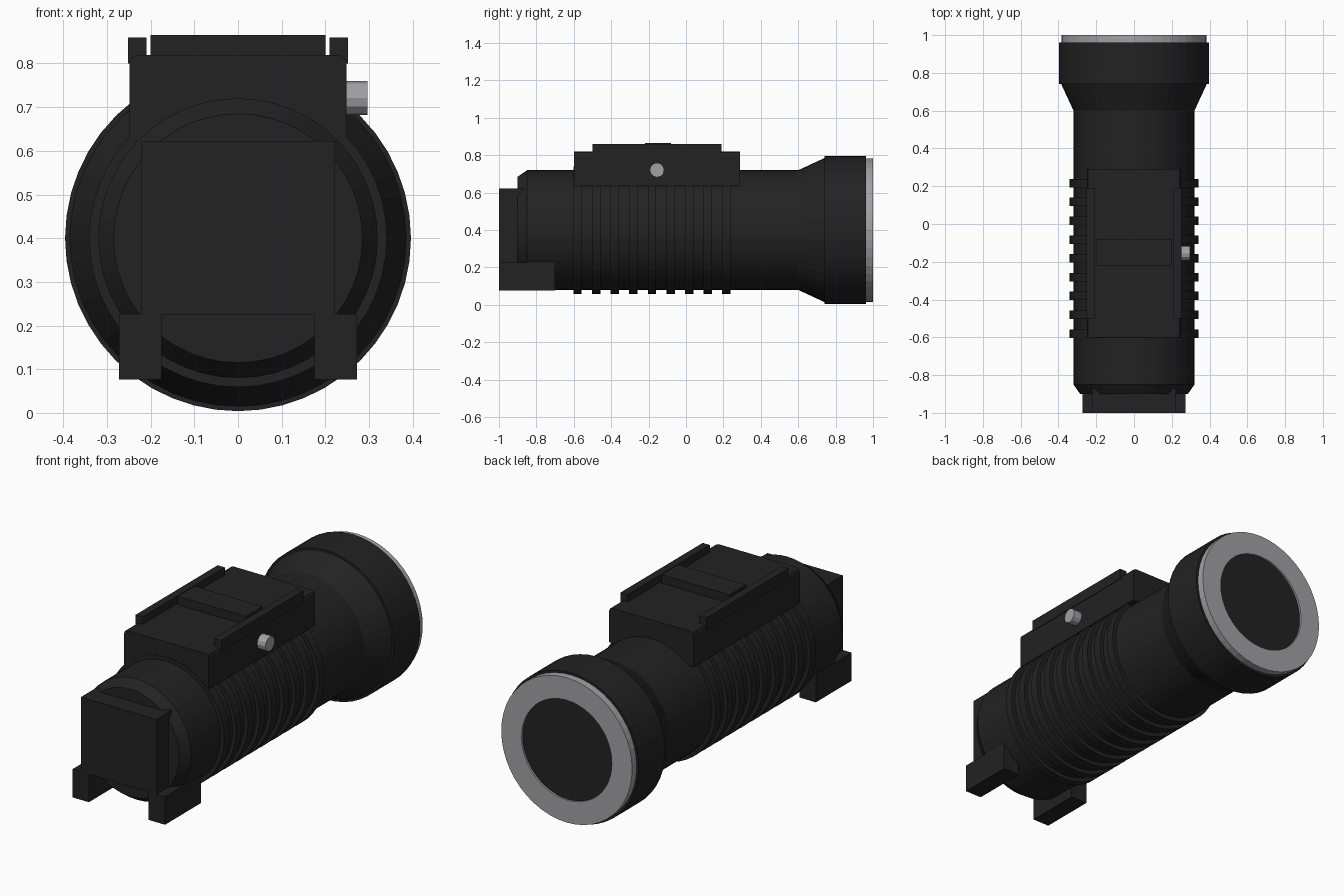
import bpy, bmesh, math
from mathutils import Vector

if "Cube" in bpy.data.objects:
    bpy.data.objects.remove(bpy.data.objects["Cube"])

AXIS_Z = 0.40   # height of the tube axis


def material(name, rgb):
    m = bpy.data.materials.new(name)
    m.diffuse_color = (*rgb, 1)
    m.use_nodes = True
    m.node_tree.nodes["Principled BSDF"].inputs["Base Color"].default_value = m.diffuse_color
    return m


BLACK = material("matte black", (0.016, 0.016, 0.016))
METAL = material("light metal", (0.36, 0.355, 0.375))


def finish(bm, name, mat):
    bmesh.ops.recalc_face_normals(bm, faces=bm.faces)
    me = bpy.data.meshes.new(name)
    bm.to_mesh(me)
    bm.free()
    me.materials.append(mat)
    ob = bpy.data.objects.new(name, me)
    bpy.context.collection.objects.link(ob)
    return ob


def lathe(name, profile, mat, sides=48, closed=False):
    """Turn (y, radius) points around the tube axis."""
    bm = bmesh.new()
    rings = []
    for y, r in profile:
        rings.append([bm.verts.new((r * math.cos(2 * math.pi * i / sides), y,
                                    AXIS_Z + r * math.sin(2 * math.pi * i / sides)))
                      for i in range(sides)])
    pairs = list(zip(rings, rings[1:]))
    if closed:
        pairs.append((rings[-1], rings[0]))
    else:
        bm.faces.new(rings[0])
        bm.faces.new(rings[-1])
    for a, b in pairs:
        for i in range(sides):
            j = (i + 1) % sides
            bm.faces.new((a[i], a[j], b[j], b[i]))
    return finish(bm, name, mat)


def box(name, x, y, z, mat=BLACK, top_bevel=0.0):
    bm = bmesh.new()
    bmesh.ops.create_cube(bm, size=1)
    for v in bm.verts:
        v.co = Vector([lo + (c + 0.5) * (hi - lo) for c, (lo, hi) in zip(v.co, (x, y, z))])
    if top_bevel:   # round the two long upper edges
        edges = [e for e in bm.edges if all(v.co.z > z[1] - 1e-4 for v in e.verts)
                 and abs(e.verts[0].co.x - e.verts[1].co.x) < 1e-4]
        bmesh.ops.bevel(bm, geom=edges, offset=top_bevel, segments=2,
                        profile=0.5, affect='EDGES')
    return finish(bm, name, mat)


# Tube with chamfered rear end and flared neck
lathe("tube_body", [(-0.90, 0.285), (-0.85, 0.32), (0.60, 0.32), (0.74, 0.385)], BLACK)

# Wide head
lathe("head", [(0.74, 0.396), (0.962, 0.396)], BLACK)

# Metal bezel and recessed lens
lathe("bezel", [(0.955, 0.384), (1.0, 0.384), (1.0, 0.265), (0.955, 0.265)],
      METAL, closed=True)
lathe("lens", [(0.95, 0.268), (0.99, 0.268)], BLACK)

# Grip ribs
for k in range(9):
    yc = -0.58 + k * 0.0995
    lathe(f"grip_rib_{k + 1}", [(yc - 0.0225, 0.341), (yc + 0.0225, 0.341)], BLACK)

# Tail block and its feet
box("tail_block", (-0.222, 0.222), (-1.0, -0.87), (0.225, 0.622))
for side, s in (("left", -1), ("right", 1)):
    xs = sorted((s * 0.175, s * 0.272))
    box(f"tail_foot_{side}", xs, (-1.0, -0.70), (0.077, 0.226))

# Mount on top with side rails and a raised plate
box("mount", (-0.248, 0.248), (-0.60, 0.29), (0.635, 0.82), top_bevel=0.018)
for side, s in (("left", -1), ("right", 1)):
    xs = sorted((s * 0.21, s * 0.252))
    box(f"mount_rail_{side}", xs, (-0.50, 0.19), (0.80, 0.859))
box("mount_plate", (-0.2, 0.2), (-0.22, -0.08), (0.80, 0.865))

# Side screw
bm = bmesh.new()
bmesh.ops.create_cone(bm, cap_ends=True, segments=12, radius1=0.039, radius2=0.039, depth=0.07)
for v in bm.verts:
    v.co = Vector((0.262 + v.co.z, -0.155 + v.co.x, 0.721 + v.co.y))
finish(bm, "side_screw", METAL)
